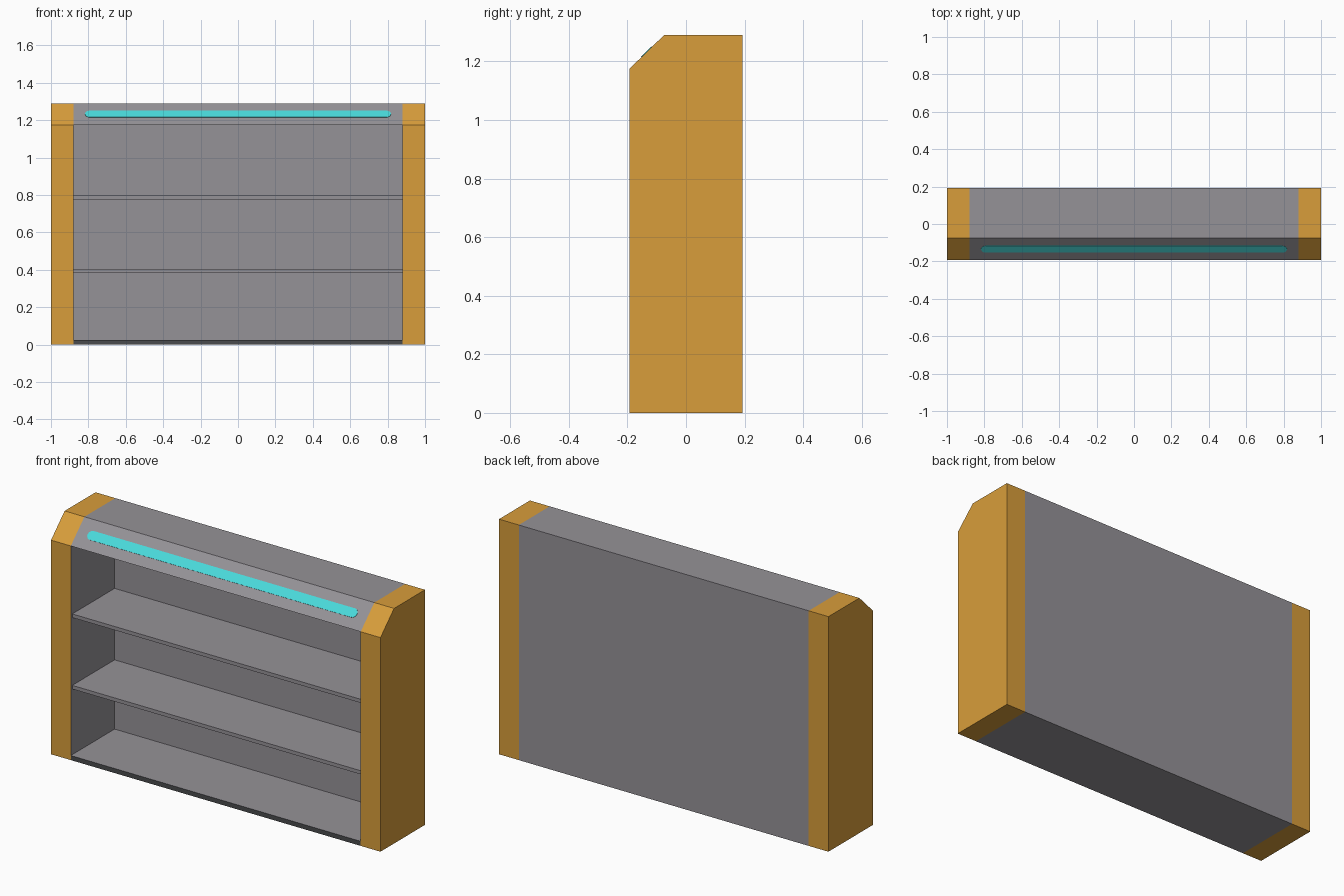
import bpy, bmesh, math
from mathutils import Vector

if "Cube" in bpy.data.objects:
    bpy.data.objects.remove(bpy.data.objects["Cube"])

W, INNER, D, H = 1.0, 0.88, 0.193, 1.29   # half width, opening, half depth, height
CH_Y, CH_Z = -0.075, 1.175                # ends of the front chamfer


def material(name, rgb):
    m = bpy.data.materials.new(name)
    m.diffuse_color = (*rgb, 1)
    m.use_nodes = True
    m.node_tree.nodes["Principled BSDF"].inputs["Base Color"].default_value = m.diffuse_color
    return m


ORANGE = material("orange", (0.69, 0.34, 0.043))
GREY = material("grey", (0.30, 0.288, 0.31))
DARK = material("dark grey", (0.068, 0.07, 0.074))
CYAN = material("cyan", (0.067, 0.70, 0.71))


def prism(name, profile, x0, x1, mats, rule=None):
    """Extrude a (y, z) profile along x; rule(face) gives the material slot."""
    bm = bmesh.new()
    face = bm.faces.new([bm.verts.new((x0, y, z)) for y, z in profile])
    ext = bmesh.ops.extrude_face_region(bm, geom=[face])
    moved = [v for v in ext["geom"] if isinstance(v, bmesh.types.BMVert)]
    bmesh.ops.translate(bm, verts=moved, vec=(x1 - x0, 0, 0))
    bmesh.ops.recalc_face_normals(bm, faces=bm.faces)
    bm.normal_update()
    if rule:
        for f in bm.faces:
            f.material_index = rule(f)
    return finish(name, bm, mats)


def finish(name, bm, mats):
    me = bpy.data.meshes.new(name)
    bm.to_mesh(me)
    bm.free()
    for m in mats:
        me.materials.append(m)
    ob = bpy.data.objects.new(name, me)
    bpy.context.collection.objects.link(ob)
    return ob


def rect(y0, y1, z0, z1):
    return [(y0, z0), (y1, z0), (y1, z1), (y0, z1)]


# Side posts: orange with grey inner faces
side = [(-D, 0), (D, 0), (D, H), (CH_Y, H), (-D, CH_Z)]
for name, s in (("left_post", -1), ("right_post", 1)):
    prism(name, side, s * INNER, s * W, [ORANGE, GREY],
          lambda f, s=s: int(f.normal.x * s < -0.9))

# Header with sloped front
prism("header", [(-D, CH_Z), (D, CH_Z), (D, H), (CH_Y, H)], -INNER, INNER, [GREY])

# Back panel
prism("back_panel", rect(D - 0.006, D, 0, CH_Z), -INNER, INNER, [GREY])

# Floor with a dark front edge
prism("floor", rect(-D, D - 0.006, 0, 0.025), -INNER, INNER, [GREY, DARK],
      lambda f: int(f.normal.y < -0.9))

# Shelves
for i, top in enumerate((0.405, 0.797)):
    prism(f"shelf_{i + 1}", rect(-D + 0.013, D - 0.006, top - 0.02, top),
          -INNER, INNER, [GREY])

# Light strip: thin capsule plate lying on the sloped front
slope = Vector((0, CH_Y + D, H - CH_Z)).normalized()
normal = Vector((0, -slope.z, slope.y))
centre = Vector((0, (CH_Y - D) / 2, (CH_Z + H) / 2))
R, HALF, SEG = 0.025, 0.793, 8
bm = bmesh.new()
ring = []
for s in (1, -1):
    for k in range(SEG + 1):
        a = math.pi * (k / SEG - 0.5) + (0 if s > 0 else math.pi)
        p = centre + Vector((s * HALF + R * math.cos(a), 0, 0)) + slope * R * math.sin(a)
        ring.append(bm.verts.new(p))
plate = bm.faces.new(ring)
ext = bmesh.ops.extrude_face_region(bm, geom=[plate])
bmesh.ops.translate(bm, verts=[v for v in ext["geom"] if isinstance(v, bmesh.types.BMVert)],
                    vec=normal * 0.002)
bmesh.ops.recalc_face_normals(bm, faces=bm.faces)
finish("light_strip", bm, [CYAN])
